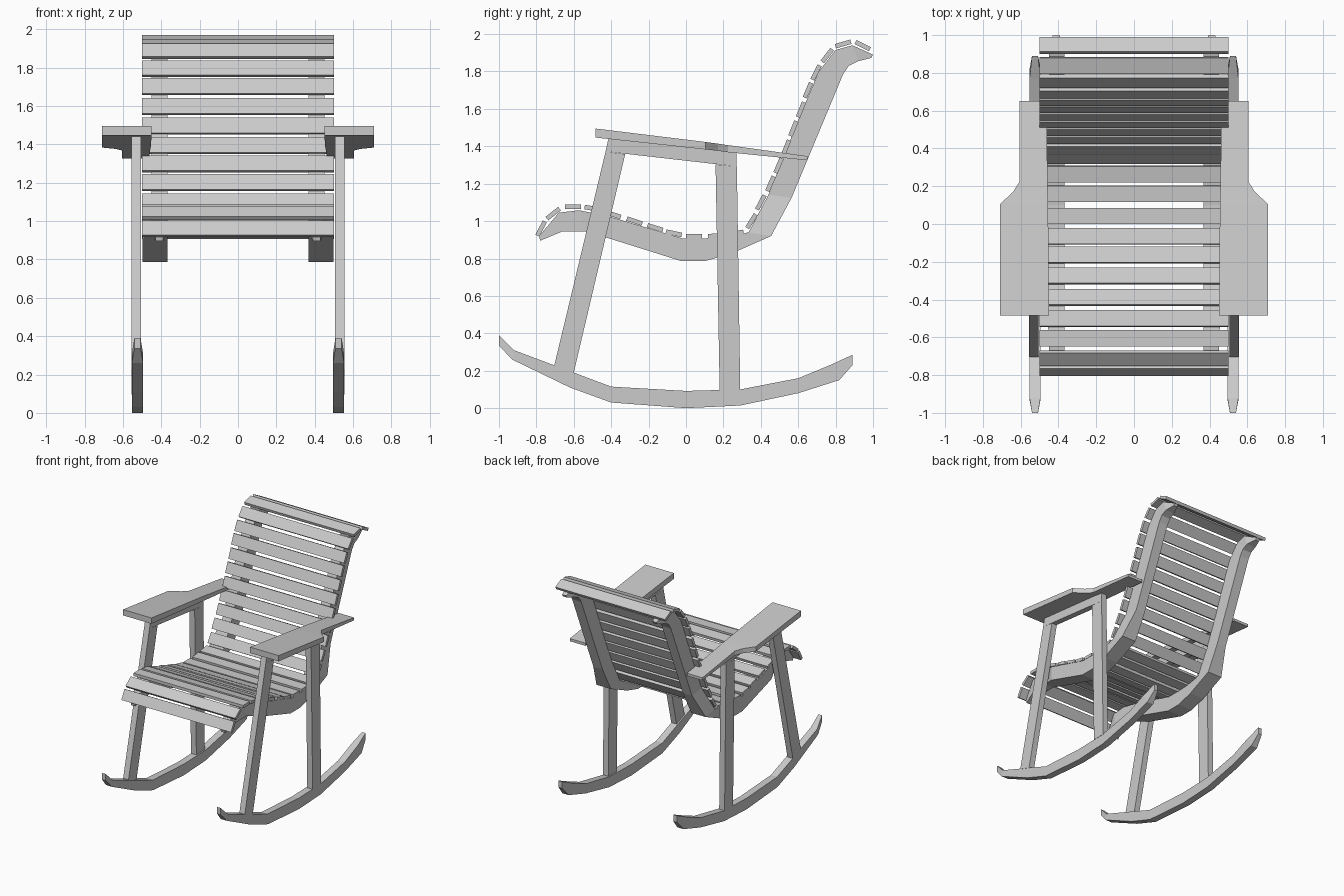
import bpy
from math import radians


def strip(name, stations):
    """Loft rectangular stations (y_top, z_top, y_bot, z_bot, x_in, x_out), mirrored across x."""
    verts, faces = [], []
    for yt, zt, yb, zb, x0, x1 in stations:
        verts += [(x0, yt, zt), (x1, yt, zt), (x1, yb, zb), (x0, yb, zb)]
    last = 4 * (len(stations) - 1)
    for i in range(0, last, 4):
        for k in range(4):
            j = (k + 1) % 4
            faces.append((i + k, i + 4 + k, i + 4 + j, i + j))
    faces += [(0, 1, 2, 3), (last + 3, last + 2, last + 1, last)]
    me = bpy.data.meshes.new(name)
    me.from_pydata(verts, [], faces)
    ob = bpy.data.objects.new(name, me)
    bpy.context.collection.objects.link(ob)
    ob.modifiers.new("mirror", "MIRROR").use_axis[0] = True
    return ob


# Rockers, narrowed at both tips
R = (0.495, 0.553)
T = (0.508, 0.54)
strip("rockers", [
    (-1.0, .39, -1.0, .335, *T), (-.92, .31, -.93, .26, *R),
    (-.60, .19, -.62, .11, *R), (-.40, .115, -.40, .03, *R),
    (0, .092, 0, 0, *R), (.29, .10, .29, .014, *R),
    (.60, .16, .60, .08, *R), (.77, .23, .82, .15, *R),
    (.89, .285, .89, .23, *T)])

# Legs and the rail under each arm
L = (0.506, 0.555)
strip("front_legs", [(-.60, .19, -.705, .225, *L), (-.325, 1.358, -.43, 1.372, *L)])
strip("back_legs", [(.29, .095, .18, .095, *L), (.272, 1.292, .158, 1.303, *L)])
strip("arm_rails", [(-.415, 1.44, -.43, 1.372, *L), (.27, 1.367, .27, 1.292, *L)])

# Armrests: wide in front, narrow and thinner behind
strip("armrests", [
    (-.485, 1.495, -.485, 1.447, .45, .71), (.105, 1.423, .105, 1.383, .455, .71),
    (.17, 1.414, .17, 1.376, .457, .64), (.225, 1.406, .225, 1.368, .458, .605),
    (.65, 1.347, .65, 1.325, .463, .605)])

# Curved side frames carrying seat and back
N = (.367, .45)
W = (.367, .498)
strip("side_frames", [
    (-.785, .92, -.78, .895, .39, .43), (-.68, 1.045, -.66, .945, *N),
    (-.57, 1.058, -.53, .945, *N), (-.40, 1.022, -.40, .904, *W),
    (-.02, .908, -.025, .786, *W), (.10, .907, .10, .786, *W),
    (.25, .922, .24, .825, *W), (.335, .94, .455, .92, *W),
    (.44, 1.14, .565, 1.125, *N), (.60, 1.54, .72, 1.497, *N),
    (.71, 1.80, .84, 1.785, *N), (.80, 1.915, .87, 1.83, *N),
    (.89, 1.94, .92, 1.855, *N), (1.0, 1.89, .99, 1.872, .395, .43)])

# Slats: centre y, centre z, tilt in degrees
SEAT = [(-.775, .96, 62), (-.71, 1.04, 38), (-.605, 1.078, 0), (-.50, 1.068, -10),
        (-.39, 1.035, -18), (-.275, 1.0, -18), (-.165, .965, -17), (-.065, .935, -12),
        (.043, .92, 0), (.16, .922, 4), (.265, .935, 10)]
BACK = [(.35, 1.0, 58), (.40, 1.10, 62), (.452, 1.20, 66), (.495, 1.297, 67),
        (.535, 1.393, 68), (.574, 1.495, 68), (.615, 1.596, 68), (.652, 1.70, 67),
        (.695, 1.794, 64), (.755, 1.885, 52), (.84, 1.947, 16), (.945, 1.938, -27)]
for name, slats in (("seat_slat", SEAT), ("back_slat", BACK)):
    for y, z, tilt in slats:
        bpy.ops.mesh.primitive_cube_add(size=1, location=(0, y, z),
                                        rotation=(radians(tilt), 0, 0))
        ob = bpy.context.object
        ob.name = name
        ob.scale = (1.0, .086, .024)
